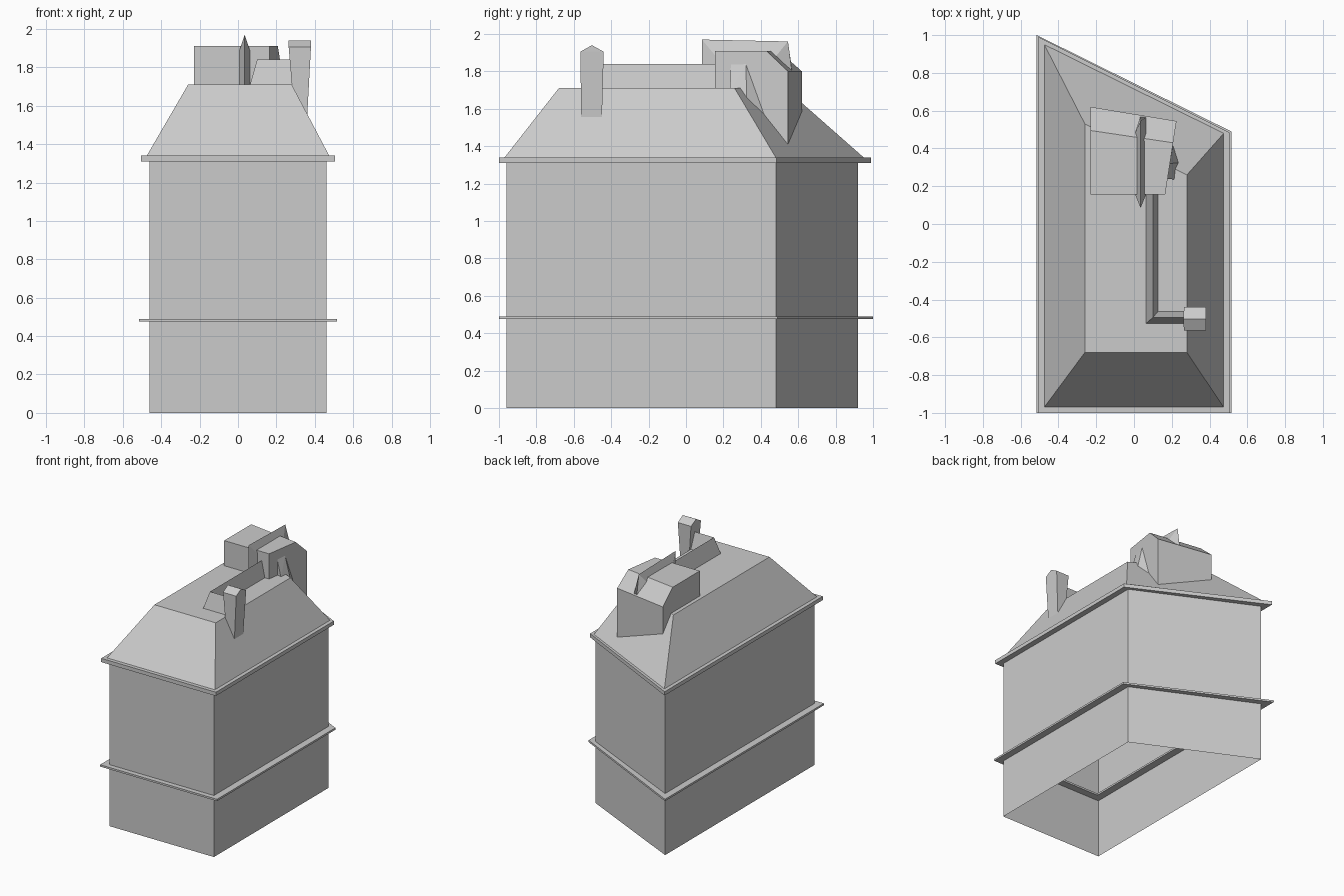
import bpy, bmesh

cube = bpy.data.objects.get("Cube")
if cube:
    bpy.data.objects.remove(cube, do_unlink=True)

grey = bpy.data.materials.new("plain_grey")
grey.use_nodes = True
grey.diffuse_color = (0.6, 0.6, 0.6, 1)
grey.node_tree.nodes["Principled BSDF"].inputs["Base Color"].default_value = (0.6, 0.6, 0.6, 1)


def finish(name, bm):
    bmesh.ops.recalc_face_normals(bm, faces=bm.faces)
    mesh = bpy.data.meshes.new(name)
    bm.to_mesh(mesh)
    bm.free()
    mesh.materials.append(grey)
    obj = bpy.data.objects.new(name, mesh)
    bpy.context.collection.objects.link(obj)
    return obj


def loft(name, rings, start=True, end=True, loop=False):
    """Skin closed cross-sections, with optional caps or a joined end."""
    bm = bmesh.new()
    rows = [[bm.verts.new(p) for p in ring] for ring in rings]
    n = len(rows[0])
    pairs = list(zip(rows, rows[1:]))
    if loop:
        pairs.append((rows[-1], rows[0]))
    for a, b in pairs:
        for i in range(n):
            j = (i + 1) % n
            bm.faces.new((a[i], a[j], b[j], b[i]))
    if start and not loop:
        bm.faces.new(rows[0])
    if end and not loop:
        bm.faces.new(rows[-1])
    return finish(name, bm)


def hull(name, points):
    bm = bmesh.new()
    verts = [bm.verts.new(p) for p in points]
    bmesh.ops.convex_hull(bm, input=verts)
    bmesh.ops.dissolve_limit(bm, angle_limit=0.01, verts=bm.verts, edges=bm.edges)
    return finish(name, bm)


def plan(z, half, front, back_right, back_left):
    """Four-sided plan with a slanting back edge."""
    return [(-half, front, z), (half, front, z), (half, back_right, z), (-half, back_left, z)]


def band(name, outer, inner, z0, z1):
    loft(name, [plan(z0, *outer), plan(z1, *outer), plan(z1, *inner), plan(z0, *inner)], loop=True)


# Walls, open underneath
wall = (0.46, -0.96, 0.48, 0.92)
loft("walls", [plan(0, *wall), plan(1.33, *wall)], start=False, end=False)

# Bands that run around both faces of the walls
inner = (0.40, -0.90, 0.44, 0.82)
band("lower_band", (0.515, -1.0, 0.49, 1.0), inner, 0.475, 0.49)
band("eaves_band", (0.505, -1.0, 0.485, 0.99), inner, 1.31, 1.34)

# Sloping roof with a flat top
roof_top = [(-0.26, -0.68, 1.71), (0.28, -0.68, 1.71), (0.28, 0.26, 1.71), (-0.26, 0.53, 1.71)]
loft("roof", [plan(1.34, 0.475, -0.97, 0.48, 0.95), roof_top], start=False)

# Housing at the back of the roof, with a sloping rear top edge
profile_left = [(0.155, 1.40), (0.155, 1.91), (0.495, 1.91), (0.62, 1.80), (0.62, 1.40)]
profile_right = [(0.155, 1.40), (0.155, 1.91), (0.43, 1.91), (0.545, 1.80), (0.545, 1.40)]
loft("housing", [[(-0.23, y, z) for y, z in profile_left],
                 [(0.165 + (y - 0.155) * 0.154, y, z) for y, z in profile_right]])

# Pointed rib wrapped over the housing
ridge = [(0.085, 1.66), (0.085, 1.97), (0.545, 1.96), (0.567, 1.81)]
base = [(0.16, 1.66), (0.16, 1.88), (0.48, 1.88), (0.565, 1.80)]
loft("housing_rib", [[(0.005, *b), (0.035, *r), (0.065, *b)] for r, b in zip(ridge, base)])

# Small buttress on the side of the housing
hull("side_buttress", [(0.177, 0.24, 1.84), (0.19, 0.32, 1.84), (0.215, 0.235, 1.70),
                       (0.24, 0.325, 1.64), (0.209, 0.435, 1.52), (0.17, 0.25, 1.55)])

# Ridged duct along the roof, turning towards the chimney
loft("roof_duct", [
    [(0.06, 0.17, 1.70), (0.10, 0.17, 1.84), (0.13, 0.17, 1.70)],
    [(0.06, -0.53, 1.70), (0.10, -0.495, 1.84), (0.13, -0.46, 1.70)],
    [(0.30, -0.53, 1.70), (0.30, -0.495, 1.84), (0.30, -0.46, 1.70)]])

# Tapered chimney with a gabled top
hull("chimney", [(x, y, 1.905) for x in (0.264, 0.38) for y in (-0.565, -0.44)]
     + [(x, -0.503, 1.94) for x in (0.262, 0.38)]
     + [(x, y, 1.54) for x in (0.295, 0.36) for y in (-0.56, -0.45)])
